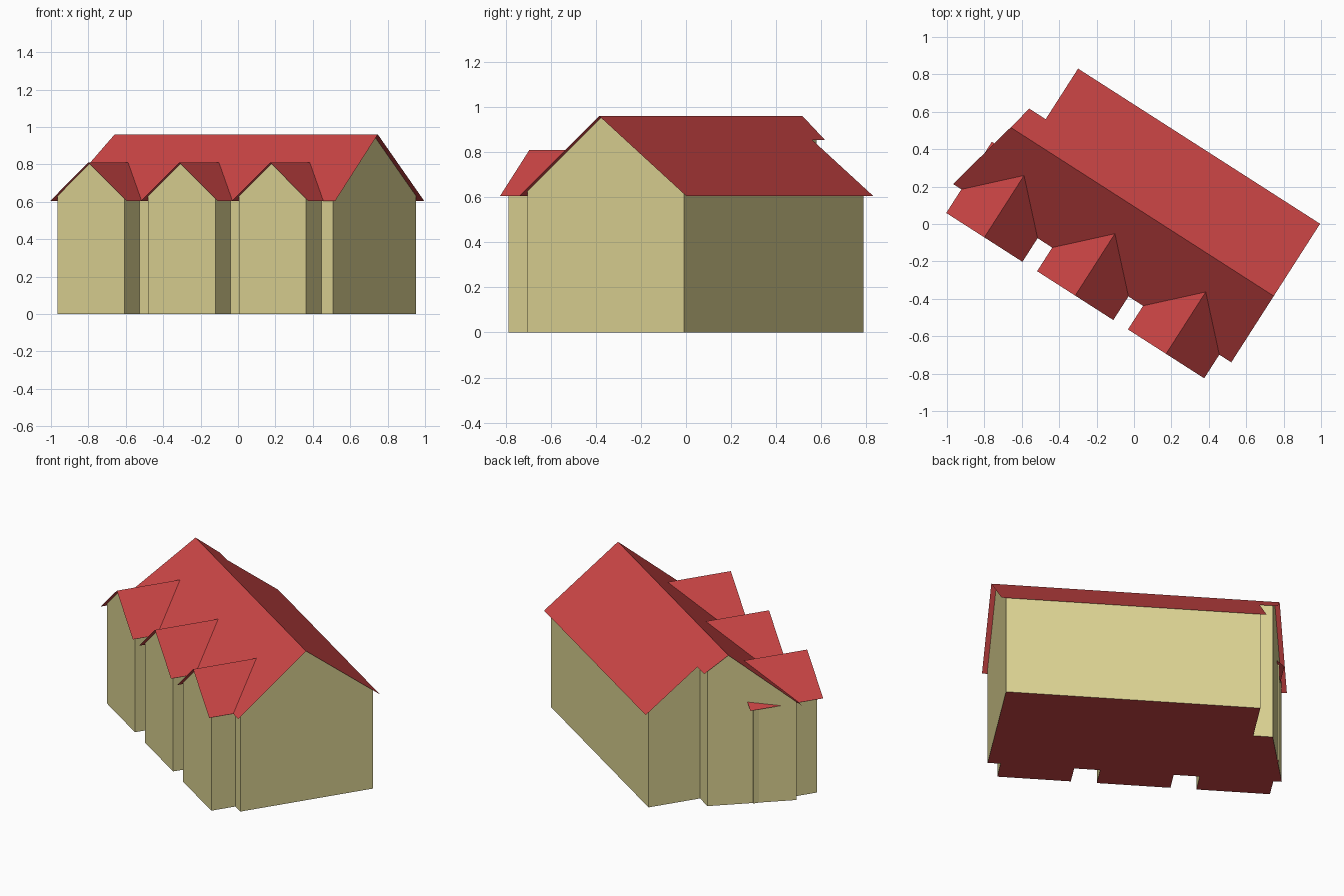
import bpy
import bmesh
import math

cube = bpy.data.objects.get("Cube")
if cube:
    bpy.data.objects.remove(cube, do_unlink=True)

TURN = math.radians(-32.66)      # the house stands at an angle
EAVE, RIDGE, DORMER_RIDGE = 0.605, 0.96, 0.81
RIDGE_B, FRONT_EAVE, BACK_EAVE = 0.079, -0.342, 0.538
DORMER_HALF = 0.242


def material(name, colour):
    mat = bpy.data.materials.new(name)
    mat.use_nodes = True
    mat.diffuse_color = (*colour, 1)
    mat.node_tree.nodes["Principled BSDF"].inputs["Base Color"].default_value = (*colour, 1)
    return mat


ROOF = material("roof red", (0.60, 0.06, 0.06))
WALL = material("wall cream", (0.72, 0.65, 0.29))


def main_height(a, b):
    reach = (RIDGE_B - FRONT_EAVE) if b < RIDGE_B else (BACK_EAVE - RIDGE_B)
    return RIDGE - (RIDGE - EAVE) * abs(b - RIDGE_B) / reach


def finish(name, bm, mats):
    mesh = bpy.data.meshes.new(name)
    bm.to_mesh(mesh)
    bm.free()
    for mat in mats:
        mesh.materials.append(mat)
    obj = bpy.data.objects.new(name, mesh)
    obj.rotation_euler.z = TURN
    bpy.context.collection.objects.link(obj)


def walls(name, outline, height):
    """Walls over a counter-clockwise outline, cut to the roof, with a red base."""
    bm = bmesh.new()
    low = [bm.verts.new((a, b, 0)) for a, b in outline]
    top = [bm.verts.new((a, b, height(a, b))) for a, b in outline]
    for i in range(len(outline)):
        j = (i + 1) % len(outline)
        bm.faces.new((low[i], low[j], top[j], top[i]))
    bm.faces.new(low[::-1]).material_index = 1
    finish(name, bm, (WALL, ROOF))


def roof(name, slopes, height):
    """Thin roof sheets, each given by its plan outline."""
    bm = bmesh.new()
    for outline in slopes:
        bm.faces.new([bm.verts.new((a, b, height(a, b))) for a, b in outline])
    bmesh.ops.remove_doubles(bm, verts=bm.verts, dist=0.0001)
    finish(name, bm, (ROOF,))


# Main house: straight right gable, slanted and stepped left end
walls("main_walls", [(-0.897, -0.317), (0.807, -0.317), (0.807, RIDGE_B), (0.807, 0.507),
                     (-0.667, 0.507), (-0.667, 0.187), (-0.78, 0.187), (-0.805, RIDGE_B)],
      main_height)
ridge_left, ridge_right = (-0.834, RIDGE_B), (0.837, RIDGE_B)
roof("main_roof", [
    [(-0.93, FRONT_EAVE), (0.837, FRONT_EAVE), ridge_right, ridge_left],
    [ridge_left, ridge_right, (0.837, BACK_EAVE), (-0.70, BACK_EAVE),
     (-0.70, 0.217), (-0.804, 0.217)]], main_height)

# Three front bays with small gabled roofs running into the main roof
for side, mid in (("left", -0.635), ("middle", -0.058), ("right", 0.519)):
    def bay_height(a, b, mid=mid):
        return DORMER_RIDGE - (DORMER_RIDGE - EAVE) * abs(a - mid) / DORMER_HALF

    l, r, f, k = mid - 0.213, mid + 0.213, -0.467, -0.07
    walls(side + "_bay_walls", [(l, f), (mid, f), (r, f), (r, k), (mid, k), (l, k)], bay_height)
    l, r, f, k = mid - DORMER_HALF, mid + DORMER_HALF, -0.492, -0.04
    roof(side + "_bay_roof", [[(l, f), (mid, f), (mid, k), (l, k)],
                              [(mid, f), (r, f), (r, k), (mid, k)]], bay_height)
